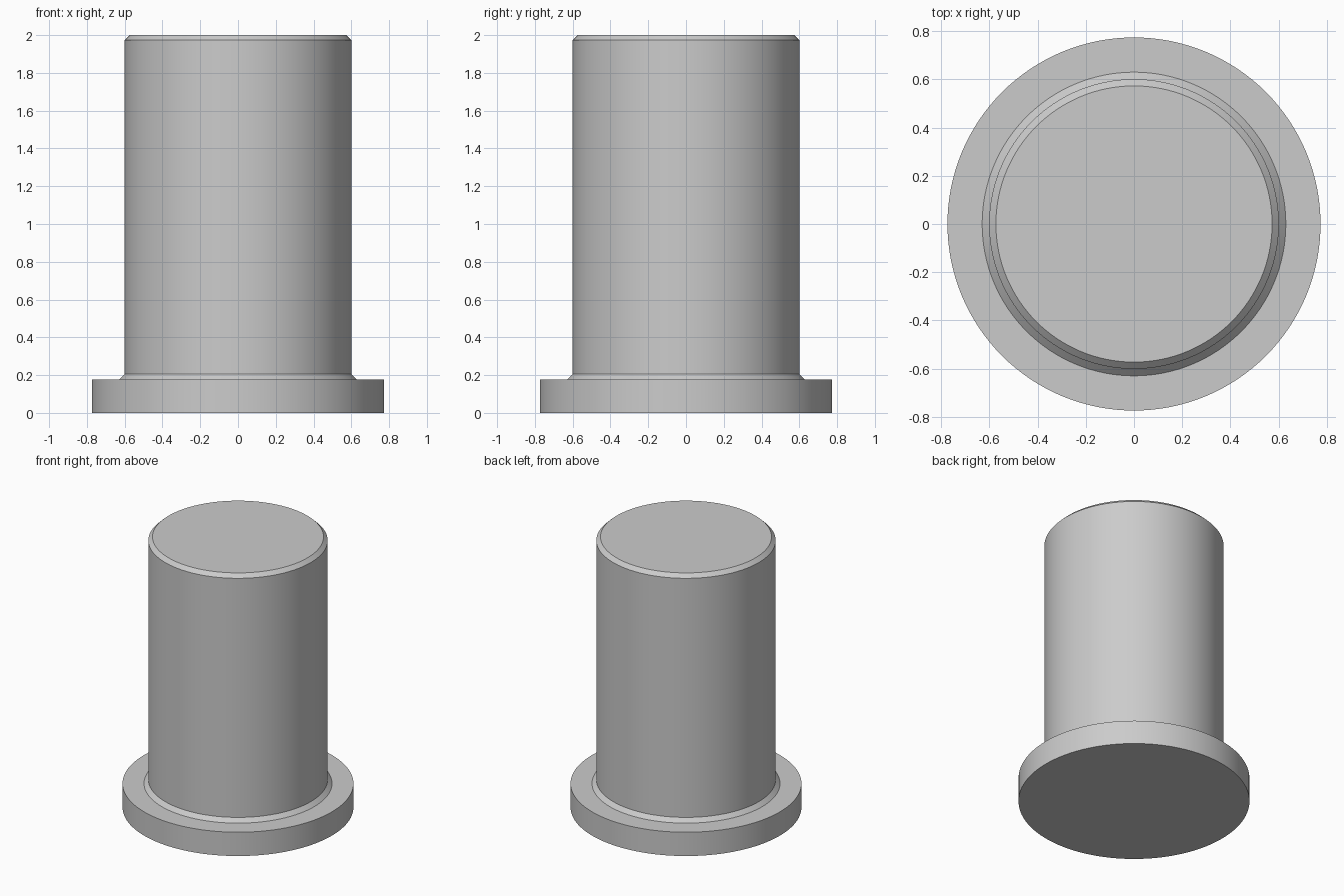
import bpy, bmesh
from math import tau, cos, sin, radians

if "Cube" in bpy.data.objects:
    bpy.data.objects.remove(bpy.data.objects["Cube"])

SIDES = 128

# Half profile (radius, height): flange, chamfered neck, shaft, chamfered top
profile = [(0.774, 0.0), (0.774, 0.176), (0.63, 0.176), (0.601, 0.205),
           (0.601, 1.973), (0.573, 2.0)]


def lathe(name, points):
    """Revolve a profile around z and cap both ends."""
    bm = bmesh.new()
    rings = [[bm.verts.new((r * cos(tau * i / SIDES), r * sin(tau * i / SIDES), z))
              for i in range(SIDES)] for r, z in points]
    for low, high in zip(rings, rings[1:]):
        for i in range(SIDES):
            j = (i + 1) % SIDES
            bm.faces.new((low[i], low[j], high[j], high[i]))
    bm.faces.new(rings[0][::-1])
    bm.faces.new(rings[-1])
    mesh = bpy.data.meshes.new(name)
    bm.to_mesh(mesh)
    bm.free()
    obj = bpy.data.objects.new(name, mesh)
    bpy.context.collection.objects.link(obj)
    return obj


# Flanged pin, smooth around and crisp at the chamfer edges
pin = lathe("flanged_pin", profile)
bpy.context.view_layer.objects.active = pin
pin.select_set(True)
bpy.ops.object.shade_smooth_by_angle(angle=radians(30))
